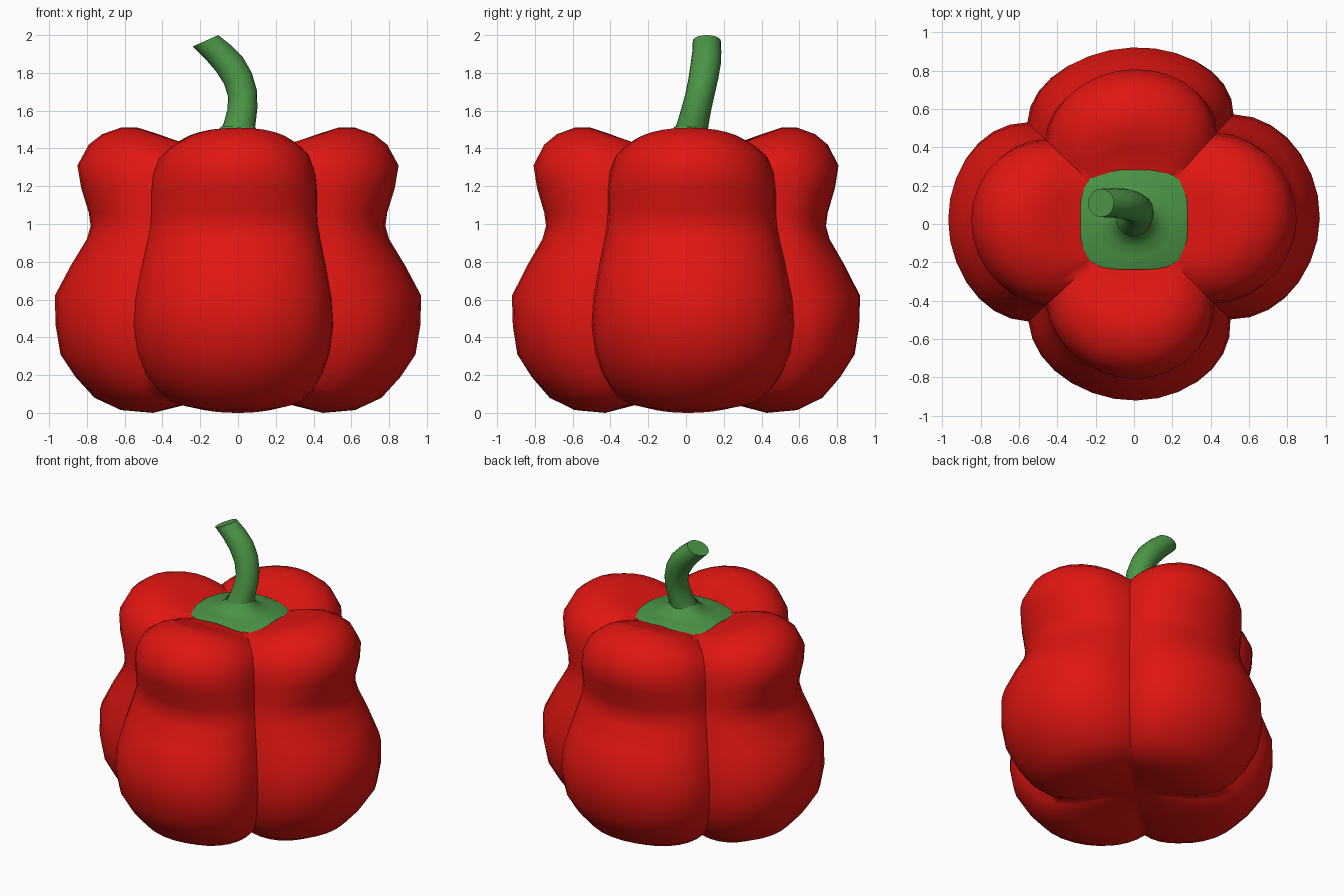
import bpy, bmesh, math
from mathutils import Vector

if "Cube" in bpy.data.objects:
    bpy.data.objects.remove(bpy.data.objects["Cube"])


def material(name, color):
    m = bpy.data.materials.new(name)
    m.diffuse_color = (*color, 1)
    m.use_nodes = True
    m.node_tree.nodes["Principled BSDF"].inputs["Base Color"].default_value = m.diffuse_color
    return m


RED = material("red_skin", (0.75, 0.008, 0.006))
GREEN = material("green_stem", (0.07, 0.3, 0.06))


def finish(name, bm, mat, angle):
    bmesh.ops.remove_doubles(bm, verts=bm.verts, dist=0.0005)
    bmesh.ops.recalc_face_normals(bm, faces=bm.faces)
    me = bpy.data.meshes.new(name)
    bm.to_mesh(me)
    bm.free()
    me.materials.append(mat)
    ob = bpy.data.objects.new(name, me)
    bpy.context.collection.objects.link(ob)
    bpy.ops.object.select_all(action='DESELECT')
    ob.select_set(True)
    bpy.context.view_layer.objects.active = ob
    bpy.ops.object.shade_smooth_by_angle(angle=math.radians(angle))
    return ob


def skin(bm, rows, closed):
    rows = [[bm.verts.new(p) for p in row] for row in rows]
    n = len(rows[0])
    for a, b in zip(rows, rows[1:]):
        for i in range(n if closed else n - 1):
            j = (i + 1) % n
            bm.faces.new((a[i], a[j], b[j], b[i]))
    return rows


# Body: each level is (lobe reach, lobe z, crease offset, crease z)
LEVELS = [
    (0.00, 0.08, 0.00, 0.08), (0.25, 0.05, 0.14, 0.08), (0.45, 0.0, 0.27, 0.065),
    (0.62, 0.015, 0.36, 0.08), (0.76, 0.08, 0.42, 0.13), (0.86, 0.19, 0.47, 0.21),
    (0.94, 0.31, 0.51, 0.32), (0.965, 0.46, 0.53, 0.46), (0.97, 0.62, 0.52, 0.61),
    (0.885, 0.78, 0.49, 0.77), (0.80, 0.92, 0.46, 0.91), (0.78, 0.99, 0.445, 0.99),
    (0.79, 1.06, 0.44, 1.06), (0.83, 1.19, 0.44, 1.17), (0.85, 1.31, 0.43, 1.27),
    (0.79, 1.42, 0.40, 1.35), (0.72, 1.475, 0.36, 1.38), (0.62, 1.51, 0.32, 1.395),
    (0.53, 1.51, 0.28, 1.40), (0.42, 1.475, 0.24, 1.405), (0.30, 1.43, 0.19, 1.405),
    (0.15, 1.41, 0.10, 1.405), (0.00, 1.405, 0.00, 1.405),
]
# Lobe tips and crease corners, both going counter-clockwise from +x
TIPS = [(1, 0.03), (-0.01, 0.95), (-1, 0.02), (0.01, -0.95)]
CORNERS = [(0.95, -0.94), (0.98, 1.08), (-1.05, 1.0), (-1.04, -0.96)]
SEG = 14

bm = bmesh.new()
for k in range(4):
    tip, c0, c1 = (Vector((*v, 0)) for v in (TIPS[k], CORNERS[k], CORNERS[(k + 1) % 4]))
    rows = []
    for r, z, c, cz in LEVELS:
        a = c0 * c + Vector((0, 0, cz))
        b = c1 * c + Vector((0, 0, cz))
        t = tip * r + Vector((0, 0, z))
        mid, half = (a + b) / 2, (b - a) / 2
        angles = [math.pi * (i / SEG - 0.5) for i in range(SEG + 1)]
        rows.append([mid + half * math.sin(u) + (t - mid) * math.cos(u) for u in angles])
    skin(bm, rows, False)
finish("pepper_body", bm, RED, 60)

# Calyx: rounded square draped over the lobe tops, rising to the stem
N = 32
bm = bmesh.new()
rows = []
for s, z, drop, square in [(0.28, 1.435, 0.02, 3.6), (0.27, 1.44, 0.018, 3.4),
                           (0.20, 1.445, 0.01, 3), (0.145, 1.46, 0.004, 2.4),
                           (0.11, 1.483, 0, 2), (0.09, 1.515, 0, 2)]:
    row = []
    for i in range(N):
        a = 2 * math.pi * i / N
        ca, sa = math.cos(a), math.sin(a)
        rad = s / (abs(ca) ** square + abs(sa) ** square) ** (1 / square)
        row.append((rad * ca, 0.022 + 0.93 * rad * sa, z - drop * math.sin(2 * a) ** 2))
    rows.append(row)
skin(bm, rows, True)
finish("calyx", bm, GREEN, 60)

# Stem: rings of (x, y, z, radius, tilt)
RINGS = [(-0.002, 0.025, 1.49, 0.09, 0), (0.01, 0.038, 1.54, 0.084, 0),
         (0.023, 0.055, 1.61, 0.08, 4), (0.024, 0.075, 1.69, 0.078, 14),
         (0.0, 0.092, 1.77, 0.079, 22), (-0.045, 0.104, 1.845, 0.08, 28),
         (-0.105, 0.11, 1.91, 0.077, 28), (-0.172, 0.11, 1.97, 0.074, 24)]
M = 20
bm = bmesh.new()
rows = []
for x, y, z, r, tilt in RINGS:
    t = math.radians(tilt)
    rows.append([(x + r * math.cos(a) * math.cos(t), y + r * math.sin(a),
                  z + r * math.cos(a) * math.sin(t))
                 for a in (2 * math.pi * i / M for i in range(M))])
rows = skin(bm, rows, True)
bm.faces.new(rows[-1])
finish("stem", bm, GREEN, 45)
